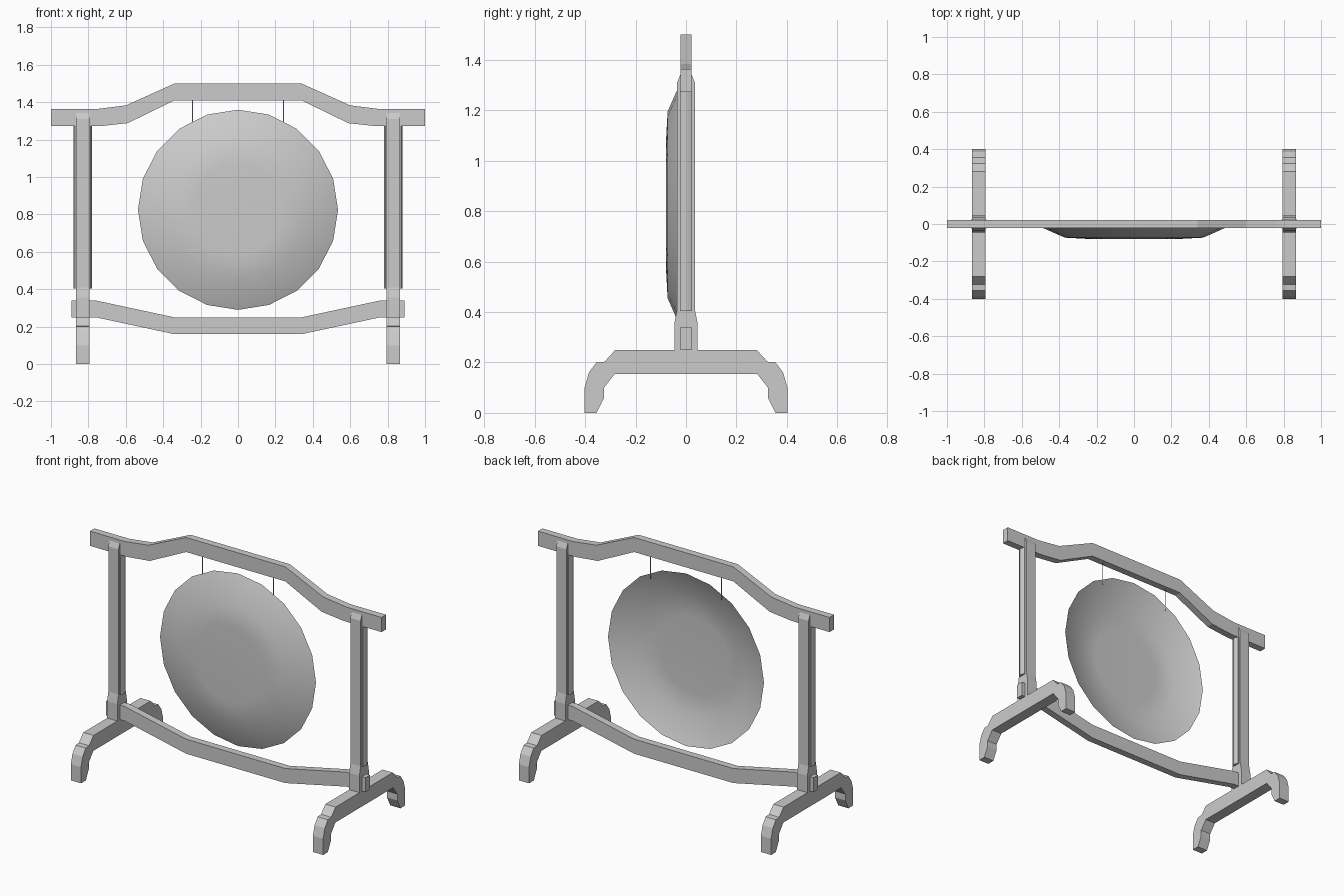
import bpy, bmesh, math

if "Cube" in bpy.data.objects:
    bpy.data.objects.remove(bpy.data.objects["Cube"])


def extrude(name, pts, place, lo, hi):
    """Extrude a closed 2D outline from lo to hi; place maps (a, b, depth) to xyz."""
    bm = bmesh.new()
    rings = [[bm.verts.new(place(a, b, d)) for a, b in pts] for d in (lo, hi)]
    n = len(pts)
    bm.faces.new(rings[0])
    bm.faces.new(rings[1][::-1])
    for i in range(n):
        j = (i + 1) % n
        bm.faces.new((rings[0][i], rings[1][i], rings[1][j], rings[0][j]))
    bmesh.ops.recalc_face_normals(bm, faces=bm.faces)
    return finish(name, bm)


def finish(name, bm):
    me = bpy.data.meshes.new(name)
    bm.to_mesh(me)
    bm.free()
    ob = bpy.data.objects.new(name, me)
    bpy.context.collection.objects.link(ob)
    return ob


def mirrored(half):
    """Complete a half outline (first coordinate positive) with its mirror image."""
    return half + [(-a, b) for a, b in reversed(half)]


def front(a, b, d):
    return (a, d, b)


def side(a, b, d):
    return (d, a, b)


def flat(a, b, d):
    return (a, b, d)


# Cranked top and bottom beams
T = 0.022
extrude("top_beam", mirrored([(0.34, 1.5), (0.6, 1.383), (0.76, 1.363), (1, 1.363),
                              (1, 1.272), (0.74, 1.272), (0.59, 1.288), (0.34, 1.41)]),
        front, -T, T)
extrude("bottom_beam", mirrored([(0.34, 0.25), (0.76, 0.34), (0.89, 0.34),
                                 (0.89, 0.25), (0.76, 0.25), (0.34, 0.16)]),
        front, -T, T)

# Side frames: foot, post and moulded strips on both faces of the post
foot = mirrored([(0.28, 0.25), (0.323, 0.203), (0.355, 0.2), (0.385, 0.16), (0.402, 0.1),
                 (0.402, 0), (0.355, 0), (0.325, 0.06), (0.325, 0.1), (0.282, 0.155)])
post = mirrored([(0.022, 1.342), (0.035, 1.31), (0.035, 0.41), (0.046, 0.355), (0.046, 0.245)])
for s, label in ((-1, "left"), (1, "right")):
    cx = 0.83 * s
    extrude(label + "_foot", foot, side, cx - 0.035, cx + 0.035)
    extrude(label + "_post", post, side, cx - 0.035, cx + 0.035)
    strip = [(0.034, 0.023), (0.042, 0.023), (0.049, 0.005)]
    strip = strip + [(a, -b) for a, b in reversed(strip)]
    for k, face in ((-1, "a"), (1, "b")):
        extrude(f"{label}_post_strip_{face}", [(cx + k * a, b) for a, b in strip],
                flat, 0.405, 1.275)
    # Hanging cord
    c = 0.243 * s
    w = 0.002
    extrude(label + "_cord", [(c - w, -w), (c + w, -w), (c + w, w), (c - w, w)],
            flat, 1.26, 1.415)

# Gong: open 20-sided dished shell
N = 20
bm = bmesh.new()
rings = []
for r, y in ((0.535, 0.0), (0.37, -0.073), (0.24, -0.08)):
    rings.append([bm.verts.new((r * math.cos(2 * math.pi * i / N), y,
                                0.825 + r * math.sin(2 * math.pi * i / N))) for i in range(N)])
for a, b in zip(rings, rings[1:]):
    for i in range(N):
        j = (i + 1) % N
        bm.faces.new((a[i], a[j], b[j], b[i]))
centre = bm.verts.new((0, -0.078, 0.825))
for i in range(N):
    bm.faces.new((rings[-1][i], rings[-1][(i + 1) % N], centre))
for f in bm.faces:
    f.smooth = True
finish("gong", bm)
